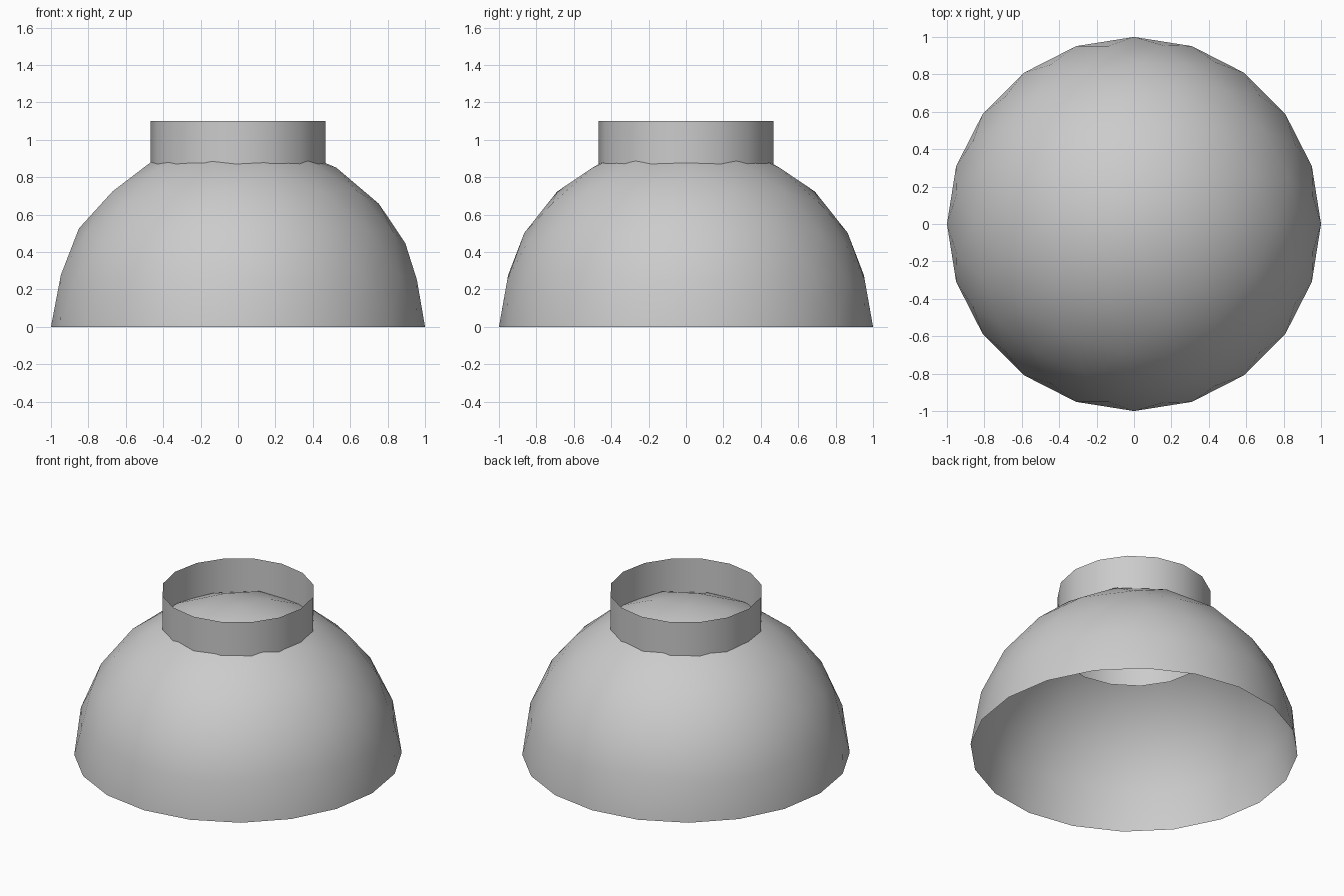
import bpy, bmesh
from mathutils import Matrix

if "Cube" in bpy.data.objects:
    bpy.data.objects.remove(bpy.data.objects["Cube"])


def make_object(name, bm):
    for f in bm.faces:
        f.smooth = True
    mesh = bpy.data.meshes.new(name)
    bm.to_mesh(mesh)
    bm.free()
    obj = bpy.data.objects.new(name, mesh)
    bpy.context.collection.objects.link(obj)
    return obj


# Dome: upper half of an icosphere, open at the bottom
bm = bmesh.new()
bmesh.ops.create_icosphere(bm, subdivisions=3, radius=1)
lower = [v for v in bm.verts if v.co.z < -0.001]
bmesh.ops.delete(bm, geom=lower, context='VERTS')
make_object("dome", bm)

# Collar: thin open tube that passes through the dome's top
z_low, z_high = 0.72, 1.10
bm = bmesh.new()
bmesh.ops.create_cone(bm, cap_ends=False, segments=16, radius1=0.468,
                      radius2=0.468, depth=z_high - z_low,
                      matrix=Matrix.Translation((0, 0, (z_low + z_high) / 2)))
make_object("collar", bm)
